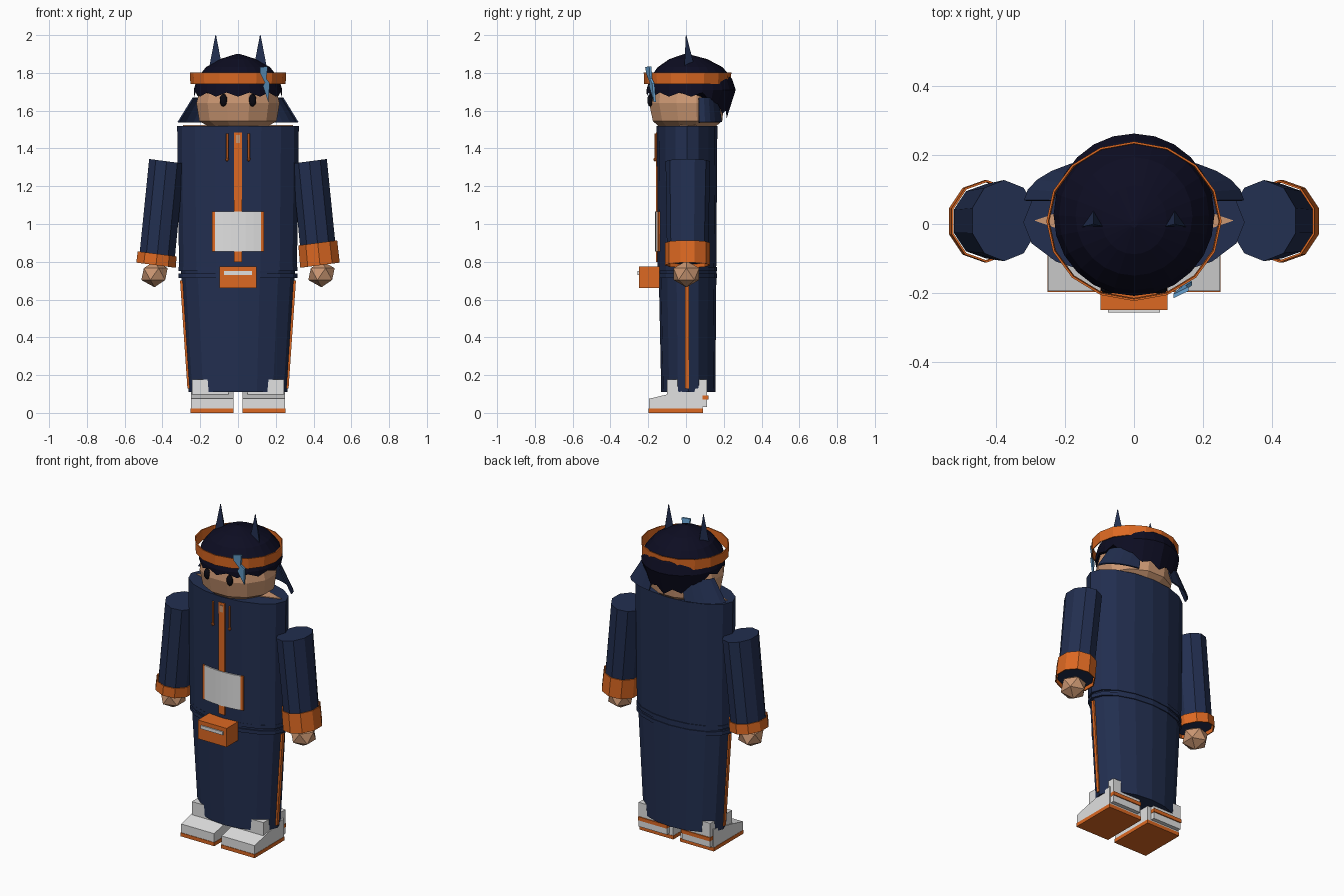
import bpy, bmesh
from math import sin, cos, pi, sqrt, radians
from mathutils import Matrix

cube = bpy.data.objects.get("Cube")
if cube:
    bpy.data.objects.remove(cube, do_unlink=True)


def material(name, r, g, b):
    m = bpy.data.materials.new(name)
    m.use_nodes = True
    m.diffuse_color = (r, g, b, 1)
    node = next(n for n in m.node_tree.nodes if n.type == 'BSDF_PRINCIPLED')
    node.inputs["Base Color"].default_value = (r, g, b, 1)
    return m


NAVY = material("navy cloth", .016, .028, .08)
HAIR = material("dark hair", .004, .004, .016)
ORANGE = material("orange", .72, .14, .016)
SKIN = material("skin", .6, .31, .17)
WHITE = material("white", .75, .75, .75)
BLUE = material("light blue", .13, .35, .62)
BLACK = material("eye black", .003, .003, .006)


def finish(name, bm, mat):
    bmesh.ops.recalc_face_normals(bm, faces=bm.faces)
    mesh = bpy.data.meshes.new(name)
    bm.to_mesh(mesh)
    bm.free()
    mesh.materials.append(mat)
    obj = bpy.data.objects.new(name, mesh)
    bpy.context.collection.objects.link(obj)
    return obj


def loft(name, mat, rings, sides=12, turn=0.0, tilt=0.0, caps=True, arc=None):
    """Skin elliptical rings (cx, cy, z, rx, ry); tilt raises z along x."""
    bm = bmesh.new()
    loops = []
    for cx, cy, z, rx, ry in rings:
        loop = []
        for i in range(sides):
            a = arc[0] + (arc[1] - arc[0]) * i / (sides - 1) if arc else turn + 2 * pi * i / sides
            loop.append(bm.verts.new((cx + rx * cos(a), cy + ry * sin(a), z + tilt * rx * cos(a))))
        loops.append(loop)
    for lo, hi in zip(loops, loops[1:]):
        for i in range(sides - 1 if arc else sides):
            j = (i + 1) % sides
            bm.faces.new((lo[i], lo[j], hi[j], hi[i]))
    if caps and not arc:
        bm.faces.new(loops[0])
        bm.faces.new(loops[-1])
    return finish(name, bm, mat)


def box(name, mat, x0, x1, y0, y1, z0, z1):
    bm = bmesh.new()
    bmesh.ops.create_cube(bm, size=1)
    bmesh.ops.scale(bm, vec=(x1 - x0, y1 - y0, z1 - z0), verts=bm.verts)
    bmesh.ops.translate(bm, vec=((x0 + x1) / 2, (y0 + y1) / 2, (z0 + z1) / 2), verts=bm.verts)
    return finish(name, bm, mat)


def ball(name, mat, loc, scale, detail=1):
    bm = bmesh.new()
    bmesh.ops.create_icosphere(bm, subdivisions=detail, radius=1)
    bmesh.ops.scale(bm, vec=scale, verts=bm.verts)
    bmesh.ops.translate(bm, vec=loc, verts=bm.verts)
    return finish(name, bm, mat)


def prism(name, mat, outline, depth, place):
    """Extrude an outline; place maps (u, v, d) to a position."""
    bm = bmesh.new()
    face = bm.faces.new([bm.verts.new((u, v, 0)) for u, v in outline])
    new = bmesh.ops.extrude_face_region(bm, geom=[face])["geom"]
    bmesh.ops.translate(bm, vec=(0, 0, depth), verts=[g for g in new if isinstance(g, bmesh.types.BMVert)])
    for v in bm.verts:
        v.co = place(*v.co)
    return finish(name, bm, mat)


def chest_plate(name, mat, x0, x1, z0, z1, lift, steps=6):
    """Thin panel that follows the curved chest."""
    xs = [x0 + (x1 - x0) * i / steps for i in range(steps + 1)]
    front = [(x, .005 - (.16 + lift) * sqrt(1 - (x / .32) ** 2)) for x in xs]
    back = [(x, y + .008) for x, y in reversed(front)]
    return prism(name, mat, front + back, z1 - z0, lambda u, v, d: (u, v, z0 + d))


# Coat, waist bands and chest details
loft("torso", NAVY, [(0, .005, .76, .312, .155), (0, .005, 1.52, .322, .161)], 16)
loft("skirt", NAVY, [(0, .012, .11, .262, .143), (0, .008, .77, .303, .153)], 16)
for i, z in enumerate((.715, .75)):
    loft(f"waist_band_{i}", NAVY, [(0, .007, z, .314, .158), (0, .007, z + .022, .314, .158)], 16)
chest_plate("zip_strip", ORANGE, -.021, .021, .8, 1.485, .004, 2)
chest_plate("zip_pull", SKIN, -.011, .011, 1.43, 1.47, .008, 2)
chest_plate("chest_pocket", WHITE, -.122, .122, .855, 1.065, .008)
for s, side in ((1, "left"), (-1, "right")):
    chest_plate(f"{side}_pocket_trim", ORANGE, min(s * .122, s * .138), max(s * .122, s * .138),
                .855, 1.065, .008, 2)

# Waist pouch
box("pouch", ORANGE, -.098, .098, -.25, -.14, .66, .775)
box("pouch_clasp", WHITE, -.075, .075, -.257, -.249, .73, .75)

# Neck and head
loft("neck_base", SKIN, [(0, .01, 1.515, .29, .1), (0, .01, 1.524, .29, .1)], 4)
loft("head", SKIN, [(0, .0, 1.472, .04, .04), (0, .005, 1.495, .125, .13), (0, .008, 1.545, .212, .19),
                    (0, .003, 1.64, .228, .205), (0, .003, 1.74, .2, .19), (0, .003, 1.82, .13, .13)],
     12, turn=pi / 12)

# Hair cap with a ragged lower edge, longer at the back
hair = loft("hair", HAIR, [(0, .027, 1.655, .232, .234), (0, .027, 1.71, .234, .236),
                           (0, .025, 1.77, .218, .218), (0, .022, 1.83, .17, .172),
                           (0, .012, 1.873, .095, .1), (0, .0, 1.9, .01, .01)], 24, turn=pi / 2)
rim = hair.data.vertices[:24]
for i, v in enumerate(rim):
    back = max(0, (v.co.y - .1) / .16)
    v.co.z = 1.68 - .1 * back + (.016 if i % 2 else -.006 - .012 * back)
    v.co.x *= 1 - .12 * back
    v.co.y -= .045 * back
hair.data.polygons[-2].select = False

# Headband standing slightly away from the hair
band = loft("headband", ORANGE, [(0, .008, 1.74, .252, .229), (0, .008, 1.803, .255, .232)],
            16, caps=False)
rimmed = band.modifiers.new("thickness", 'SOLIDIFY')
rimmed.thickness = .006

# Lightning hair clip
bolt = [(.115, 1.83), (.158, 1.835), (.15, 1.77), (.168, 1.745), (.16, 1.645),
        (.132, 1.73), (.142, 1.75), (.118, 1.795)]
prism("hair_clip", BLUE, bolt, .012, lambda u, v, d: (u, -.205 + d + (u - .115) * .5 - (v - 1.74) * .12, v))

# Paired parts
for s, side in ((1, "left"), (-1, "right")):
    ball(f"{side}_eye", BLACK, (s * .077, -.19, 1.655), (.02, .015, .034), 2)
    loft(f"{side}_ear", NAVY, [(s * .118, .01, 1.82, .042, .038), (s * .118, .0, 2.0, .002, .002)],
         3, turn=pi / 2)
    span = (radians(2), radians(68)) if s > 0 else (radians(112), radians(178))
    collar = loft(f"{side}_collar", NAVY, [(0, .065, 1.54, .32, .135), (0, .065, 1.67, .24, .115)],
                  6, arc=span)
    collar.modifiers.new("thickness", 'SOLIDIFY').thickness = .008

    # Drawstring
    loft(f"{side}_drawstring", ORANGE, [(s * .057, -.162, 1.345, .006, .006),
                                        (s * .057, -.162, 1.48, .006, .006)], 6)
    ball(f"{side}_drawstring_bead", ORANGE, (s * .057, -.163, 1.342), (.01, .01, .012))

    # Sleeve, cuff and hand
    loft(f"{side}_sleeve", NAVY, [(s * .431, .008, .8, .098, .108), (s * .378, .01, 1.332, .097, .118)],
         10, turn=pi / 10, tilt=s * .13)
    top = .9 if s > 0 else .842
    cuff = loft(f"{side}_cuff", ORANGE, [(s * .434, .008, .782, .11, .12),
                                        (s * (.434 - (top - .782) * .1), .008, top, .108, .12)],
                10, turn=pi / 10, tilt=s * .13, caps=False)
    cuff.modifiers.new("thickness", 'SOLIDIFY').thickness = .006
    ball(f"{side}_hand", SKIN, (s * .442, .002, .735), (.078, .08, .07))

    # Trouser stripe
    loft(f"{side}_side_stripe", ORANGE, [(s * .26, .005, .13, .011, .014), (s * .299, .005, .7, .011, .014)],
         4, turn=pi / 4)

    # Shoe, sole and ankle wrap
    x0, x1 = sorted((s * .025, s * .25))
    side_profile = [(-.195, .022), (-.195, .075), (-.09, .1), (.088, .135), (.088, .022)]
    prism(f"{side}_shoe", WHITE, side_profile, x1 - x0, lambda u, v, d: (x0 + d, u, v))
    box(f"{side}_sole", ORANGE, x0 - .002, x1 + .002, -.198, .09, 0, .022)
    a0, a1 = sorted((s * .05, s * .243))
    box(f"{side}_ankle", WHITE, a0, a1, -.1, .112, .03, .178)
    box(f"{side}_heel_stripe", ORANGE, a0 - .002, a1 + .002, 0, .118, .07, .092)
